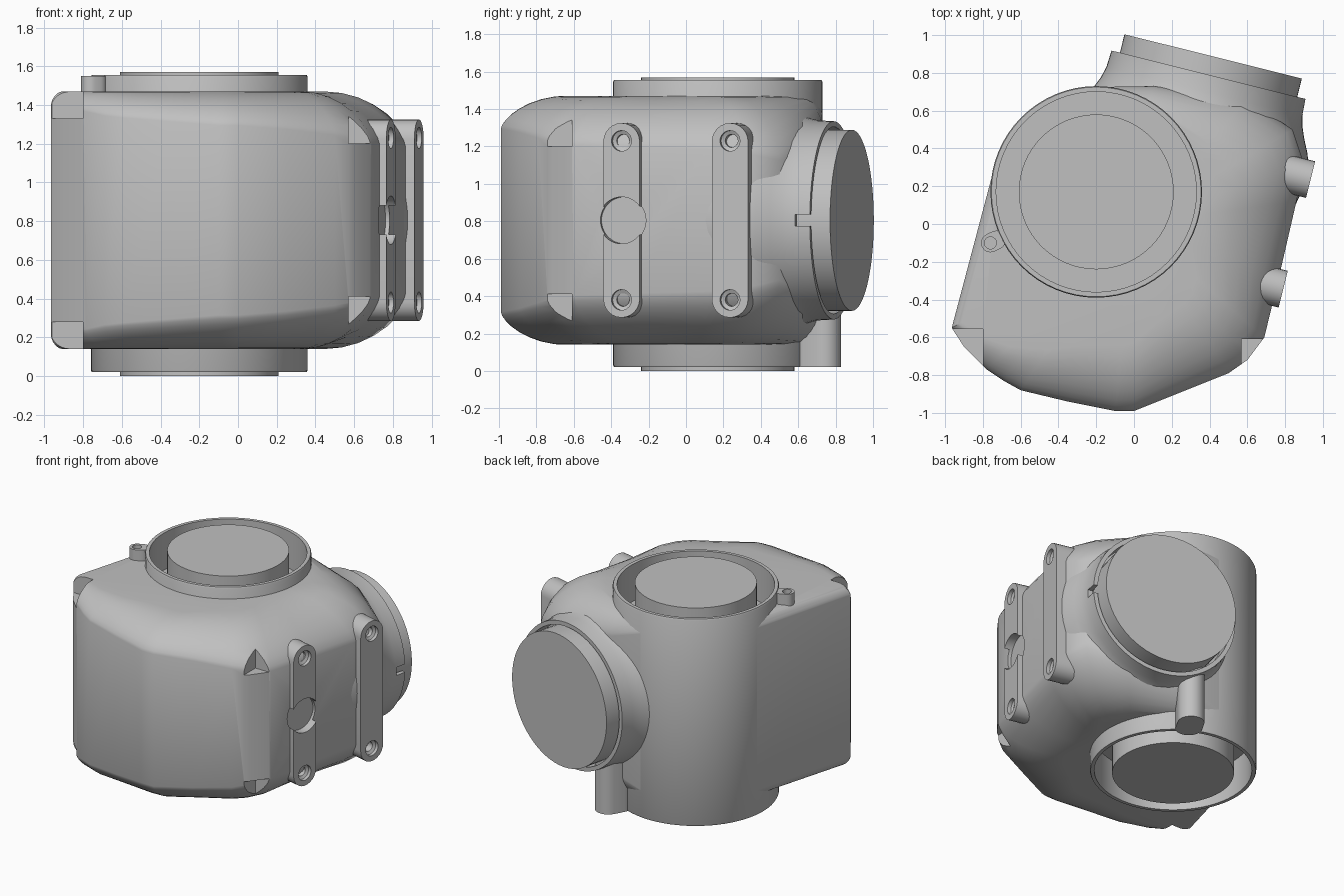
import bpy, bmesh
from math import sin, cos, pi, radians, atan2
from mathutils import Matrix, Vector

if "Cube" in bpy.data.objects:
    bpy.data.objects.remove(bpy.data.objects["Cube"])

grey = bpy.data.materials.new("housing grey")
grey.use_nodes = True
COLOUR = (0.53, 0.53, 0.53, 1)
grey.diffuse_color = COLOUR
grey.node_tree.nodes["Principled BSDF"].inputs["Base Color"].default_value = COLOUR

MID = 0.805                      # mid height of the housing
TILT = radians(14)
AXIS = Vector((sin(TILT), cos(TILT), 0))    # side outlet direction
OUT = Vector((cos(TILT), -sin(TILT), 0))    # mounting face direction
UP = Vector((0, 0, 1))


def frame(x_axis, y_axis, z_axis, origin):
    m = Matrix((x_axis, y_axis, z_axis)).transposed().to_4x4()
    m.translation = origin
    return m


def skin(name, rings, matrix=Matrix()):
    """Solid through matching rings of points, closed at both ends."""
    bm = bmesh.new()
    loops = [[bm.verts.new(matrix @ Vector(p)) for p in ring] for ring in rings]
    n = len(loops[0])
    for a, b in zip(loops, loops[1:]):
        for i in range(n):
            j = (i + 1) % n
            bm.faces.new((a[i], a[j], b[j], b[i]))
    bm.faces.new(loops[0][::-1])
    bm.faces.new(loops[-1])
    bmesh.ops.recalc_face_normals(bm, faces=bm.faces)
    mesh = bpy.data.meshes.new(name)
    bm.to_mesh(mesh)
    bm.free()
    mesh.materials.append(grey)
    ob = bpy.data.objects.new(name, mesh)
    bpy.context.collection.objects.link(ob)
    return ob


def lathe(name, profile, matrix=Matrix(), n=64):
    return skin(name, [[(r * cos(2 * pi * i / n), r * sin(2 * pi * i / n), z)
                        for i in range(n)] for r, z in profile], matrix)


def stadium(name, half, r, z0, z1, matrix, n=12):
    """Round-ended bar lying along local y."""
    pts = [(r * cos(pi * i / n), half + r * sin(pi * i / n)) for i in range(n + 1)]
    pts += [(-x, -y) for x, y in pts]
    return skin(name, [[(x, y, z) for x, y in pts] for z in (z0, z1)], matrix)


def box(name, lo, hi, matrix=Matrix()):
    base = [(lo[0], lo[1]), (hi[0], lo[1]), (hi[0], hi[1]), (lo[0], hi[1])]
    return skin(name, [[(x, y, z) for x, y in base] for z in (lo[2], hi[2])], matrix)


def cut(targets, cutter):
    cutter.hide_render = True
    for ob in targets:
        mod = ob.modifiers.new("cut", "BOOLEAN")
        mod.operation = "DIFFERENCE"
        mod.solver = "EXACT"
        mod.object = cutter
        bpy.context.view_layer.objects.active = ob
        bpy.ops.object.modifier_apply(modifier=mod.name)
    bpy.data.objects.remove(cutter)


# Main body: plan outline with wall half-height and shoulder width at each point
outline = [
    (-.965, -.55, .60, .07), (-.90, -.65, .59, .10), (-.78, -.77, .56, .17),
    (-.69, -.83, .54, .22), (-.60, -.88, .53, .26), (-.35, -.94, .51, .32),
    (-.10, -.99, .49, .35), (0, -.99, .49, .36), (.25, -.89, .47, .40),
    (.50, -.79, .44, .44), (.60, -.72, .42, .46), (.69, -.60, .40, .48),
    (.77, -.27, .39, .50), (.86, .12, .38, .50), (.90, .32, .36, .48),
    (.84, .50, .32, .48), (.60, .66, .40, .38), (.10, .73, .50, .14)]
# The rounded back stays just inside the duct wall
for i in range(9):
    a = radians(90 + 9.5 * i)
    outline.append((-.2 + .555 * cos(a), .17 + .555 * sin(a), .60, .07))


def body_ring(t, side):
    ring = []
    for x, y, wall, width in outline:
        p = Vector((x, y, 0))
        p -= p.normalized() * width * (1 - cos(t))
        p.z = MID + side * (wall + (.665 - wall) * sin(t) ** 1.35)
        ring.append(p)
    return ring


steps = [radians(11.25 * i) for i in range(9)]
body = skin("main_body", [body_ring(t, -1) for t in reversed(steps)]
            + [body_ring(t, 1) for t in steps])

# Upright through-duct with recessed ends, and the round core inside it
hub = Matrix.Translation((-.2, .17, 0))
duct = lathe("upright_duct", [(.53, .30), (.53, .02), (.555, .02), (.56, .03),
                              (.56, 1.545), (.555, 1.555), (.53, 1.555), (.53, 1.27)], hub)
lathe("duct_core", [(.41, 0), (.41, 1.57)], hub)

# Flared side outlet and its plug
outlet = frame(UP, OUT, AXIS, Vector((.395, .79, MID)))
collar = lathe("outlet_collar", [(.60, -.62), (.635, -.45), (.635, -.36), (.61, -.28),
                                 (.575, -.21), (.55, -.15), (.535, -.09), (.53, 0),
                                 (.50, 0), (.50, -.10)], outlet)
lathe("outlet_plug", [(.484, -.2), (.484, .1)], outlet)
cut([collar], box("slot_cutter", (-.03, .45, -.08), (.03, .6, .05), outlet))

# Clear the duct recesses and the corner clip pockets
for z0, z1 in ((-.5, .29), (1.28, 2)):
    cut([body, collar], lathe("recess_cutter", [(.545, z0), (.545, z1)], hub))
for lo, hi in (((-1.5, -1.5, 1.33), (-.80, -.555, 2)), ((-1.5, -1.5, -1), (-.80, -.555, .28)),
               ((.57, -1.5, 1.2), (1.5, -.61, 2)), ((.57, -1.5, -1), (1.5, -.61, .41))):
    cut([body], box("pocket_cutter", lo, hi))

# Mounting bars with countersunk screw holes
bars = []
for name, x, y, depth in (("front_mounting_bar", .79, -.345, .22),
                          ("rear_mounting_bar", .935, .235, .32)):
    place = frame(AXIS, UP, OUT, Vector((x, y, MID)))
    bar = stadium(name, .42, .1, -depth, 0, place)
    bars.append(bar)
    for side in (-1, 1):
        hole = place @ Matrix.Translation((0, .425 * side, 0))
        cut([bar], lathe("screw_cutter", [(.035, -.1), (.035, -.035), (.055, -.025),
                                          (.055, .05)], hole, 24))
# Round socket in the front bar
socket = frame(AXIS, UP, OUT, Vector((.79, -.345, MID)))
cut([body, bars[0]], lathe("socket_cutter", [(.125, -.06), (.125, .1)], socket, 40))


# Lug at the top rim and post under the outlet, both pointing away from the duct
def radial(x, y):
    angle = atan2(y - .17, x + .2) - pi / 2
    return Matrix.Translation((x, y, 0)) @ Matrix.Rotation(angle, 4, "Z")


lug_place = radial(-.76, -.1)
lug = stadium("rim_lug", .017, .05, 1.42, 1.55, lug_place @ Matrix.Translation((0, -.017, 0)))
cut([lug], lathe("lug_cutter", [(.032, 1.5), (.032, 1.6)], lug_place, 24))
stadium("lower_post", .04, .09, .02, .42, radial(.12, .74) @ Matrix.Translation((0, -.04, 0)))

# Smooth shading with sharp edges kept
bpy.ops.object.select_all(action="DESELECT")
for ob in bpy.context.collection.objects:
    if ob.type == "MESH" and grey.name in ob.data.materials:
        ob.select_set(True)
        bpy.context.view_layer.objects.active = ob
bpy.ops.object.shade_smooth_by_angle(angle=radians(32))
